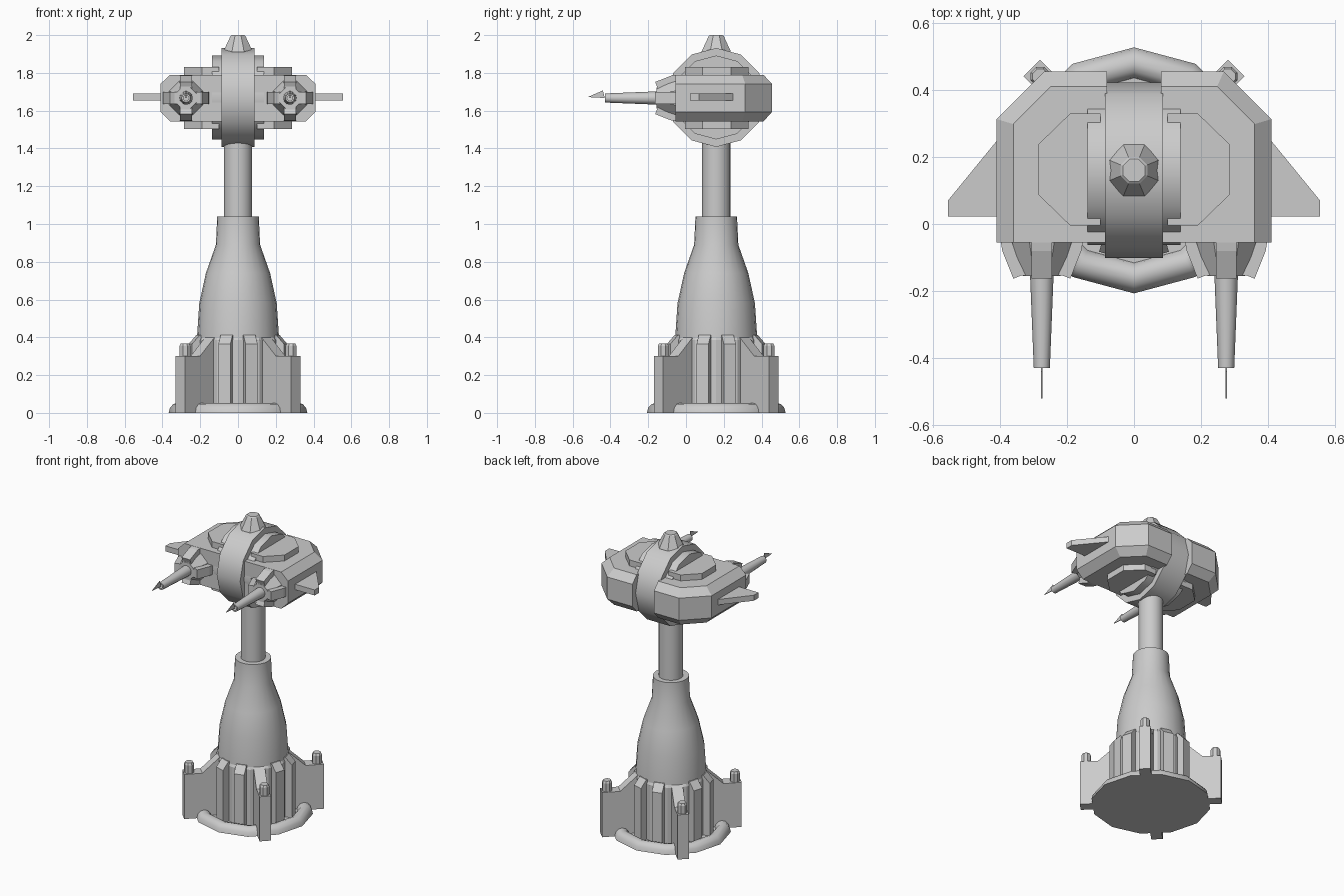
import bpy, bmesh, math
from mathutils import Matrix, Vector

if "Cube" in bpy.data.objects:
    bpy.data.objects.remove(bpy.data.objects["Cube"])

CY = 0.16      # column axis position in y
HZ = 1.667     # height of the gun pods
PI = math.pi


def finish(name, bm, mat=None, smooth=False):
    if mat is not None:
        bmesh.ops.transform(bm, matrix=mat, verts=bm.verts)
    bmesh.ops.recalc_face_normals(bm, faces=bm.faces)
    me = bpy.data.meshes.new(name)
    bm.to_mesh(me)
    bm.free()
    ob = bpy.data.objects.new(name, me)
    bpy.context.collection.objects.link(ob)
    if smooth:
        bpy.ops.object.select_all(action='DESELECT')
        ob.select_set(True)
        bpy.context.view_layer.objects.active = ob
        bpy.ops.object.shade_smooth_by_angle(angle=math.radians(35))
    return ob


def loft(name, rings, mat=None, smooth=False, closed=False):
    """Skin a stack of equal-length point rings; cap the ends or close the loop."""
    bm = bmesh.new()
    rows = [[bm.verts.new(p) for p in ring] for ring in rings]
    n = len(rows[0])
    pairs = list(zip(rows, rows[1:])) + ([(rows[-1], rows[0])] if closed else [])
    for a, b in pairs:
        for i in range(n):
            j = (i + 1) % n
            bm.faces.new((a[i], a[j], b[j], b[i]))
    if not closed:
        bm.faces.new(rows[0])
        bm.faces.new(rows[-1])
    return finish(name, bm, mat, smooth)


def lathe(name, profile, sides, mat, phase=0.0, smooth=False, closed=False):
    rings = [[(r * math.cos(phase + 2 * PI * i / sides),
               r * math.sin(phase + 2 * PI * i / sides), z) for i in range(sides)]
             for r, z in profile]
    return loft(name, rings, mat, smooth, closed)


def radial_plate(name, outline, width, mat, tip_width=None):
    """Upright plate: outline is (radius, z), thickness runs sideways."""
    return loft(name, [[(r, s * width / 2, z) for r, z in outline] for s in (-1, 1)], mat)


axis = Matrix.Translation((0, CY, 0))

# base: drum, floor ring, diagonal fins with pegs, ribs
lathe("base_drum", [(0.225, 0), (0.225, 0.385), (0.212, 0.41)], 12, axis, PI / 2)
ring = [(0.32 + 0.047 * math.cos(PI * k / 6), 0.053 * math.sin(PI * k / 6)) for k in range(7)]
lathe("floor_ring", ring, 12, axis, PI / 2, smooth=True, closed=True)
lathe("floor_plate", [(0.33, 0), (0.33, 0.012)], 12, axis, PI / 2)
fin = [(0.1, 0), (0.432, 0), (0.432, 0.3), (0.32, 0.3), (0.2, 0.41), (0.1, 0.41)]
rib = [(0.15, 0), (0.262, 0), (0.262, 0.365), (0.22, 0.412), (0.15, 0.412)]
for k in range(4):
    turn = axis @ Matrix.Rotation(PI / 4 + k * PI / 2, 4, 'Z')
    radial_plate("base_fin", fin, 0.07, turn)
    lathe("fin_peg", [(0.031, 0.28), (0.031, 0.355), (0.024, 0.368)], 8,
          turn @ Matrix.Translation((0.396, 0, 0)), PI / 8)
    for a in (-16, 16):
        radial_plate("base_rib", rib, 0.066,
                     axis @ Matrix.Rotation(k * PI / 2 + math.radians(a), 4, 'Z'))

# tower and column
lathe("tower", [(0.217, 0.4), (0.205, 0.58), (0.17, 0.74), (0.117, 0.89), (0.11, 1.04)],
      24, axis, smooth=True)
lathe("column", [(0.075, 1.0), (0.075, 1.46)], 24, axis, smooth=True)

# head wheel (axis along x) and top knob
hub = Matrix.Translation((0, CY, 1.67)) @ Matrix.Rotation(PI / 2, 4, 'Y')
lathe("head_wheel", [(0.262, -0.087), (0.262, 0.087)], 12, hub, smooth=True)
lathe("head_wheel_core", [(0.222, -0.138), (0.222, 0.138)], 12, hub, smooth=True)
lathe("top_knob", [(0.083, 1.88), (0.083, 1.915), (0.043, 1.995), (0.036, 2.0)], 8, axis, PI / 8)

# pods, plates, wings and guns on both sides
pod_wide = [(0.08, -0.055), (0.41, -0.055), (0.41, 0.313), (0.268, 0.455), (0.08, 0.455)]
pod_slim = [(0.08, -0.055), (0.36, -0.055), (0.36, 0.298), (0.248, 0.41), (0.08, 0.41)]
plate = [(0.1, -0.005), (0.19, -0.005), (0.285, 0.087), (0.285, 0.238), (0.19, 0.33), (0.1, 0.33)]
wing = [(0.39, 0.022), (0.555, 0.022), (0.555, 0.07), (0.39, 0.272)]
arm = [(0.02, 0.0), (0.122, 0.0), (0.118, 0.025), (0.085, 0.108), (0.06, 0.098), (0.02, 0.098)]


def flat(pts, z):
    return [(x, y, z) for x, y in pts]


for s in (-1, 1):
    side = Matrix.Scale(s, 4, Vector((1, 0, 0)))
    loft("pod", [flat(pod_slim, 1.543), flat(pod_wide, 1.593),
                 flat(pod_wide, 1.742), flat(pod_slim, 1.79)], side)
    loft("pod_plate", [flat(plate, 1.503), flat(plate, 1.83)], side)
    loft("wing", [flat(wing, 1.655), flat(wing, 1.692)], side)

    # gun frame: local z points forward (-y)
    gun = Matrix.Translation((s * 0.275, -0.055, HZ)) @ Matrix.Rotation(PI / 2, 4, 'X')
    lathe("gun_collar", [(0.1, -0.01), (0.06, 0.1)], 8, gun, PI / 8)
    for k in range(4):
        radial_plate("collar_arm", arm, 0.062, gun @ Matrix.Rotation(k * PI / 2, 4, 'Z'))
    lathe("gun_barrel", [(0.037, 0.05), (0.024, 0.375), (0.015, 0.375), (0.015, 0.3)],
          12, gun, smooth=True)

    # thin upright sight blade at the muzzle
    blade = [(-0.43, HZ), (-0.52, HZ + 0.005), (-0.44, HZ + 0.04)]
    loft("muzzle_blade", [[(s * 0.275 + t, y, z) for y, z in blade] for t in (-0.002, 0.002)])
